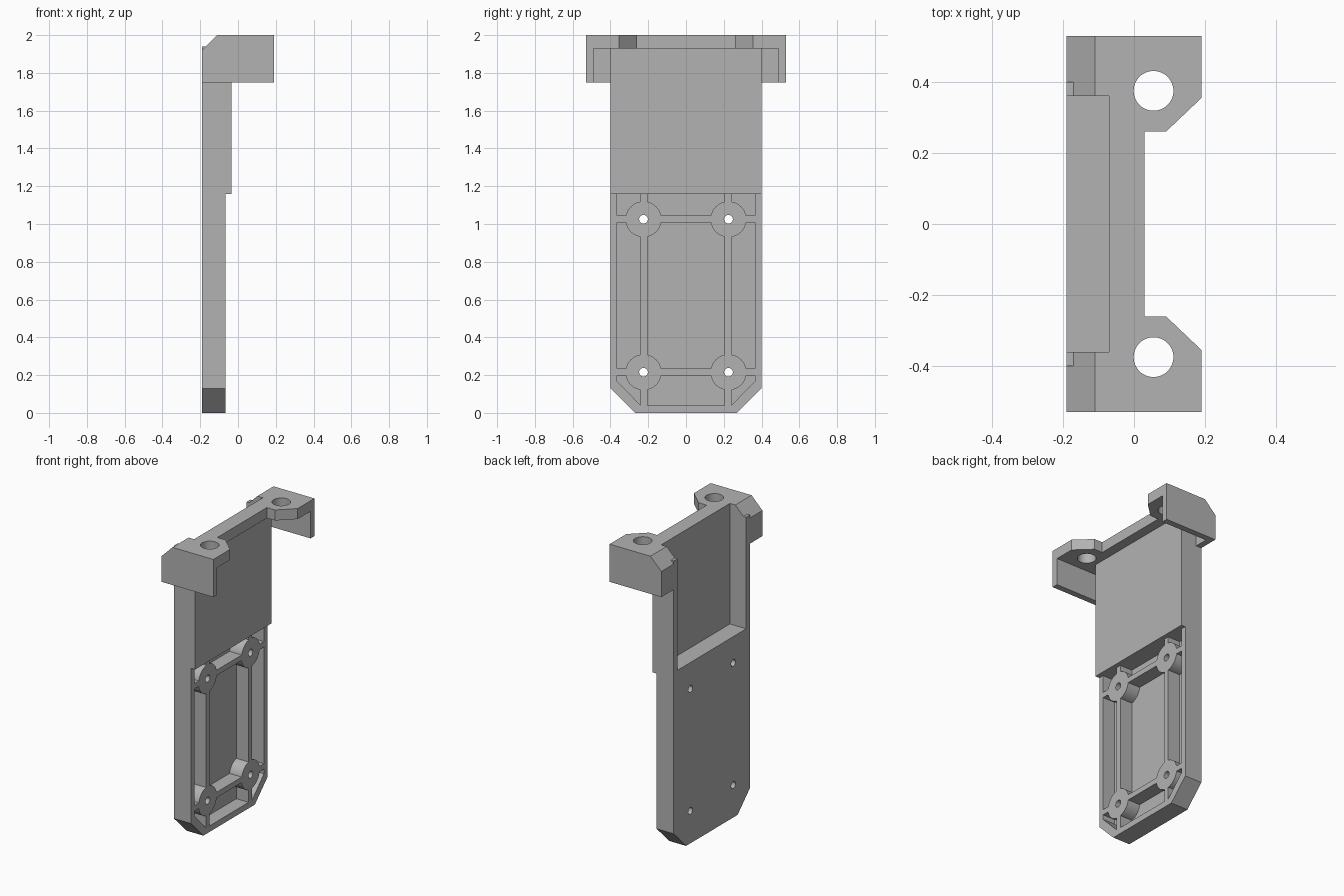
import bpy, bmesh
from mathutils import Vector

if "Cube" in bpy.data.objects:
    bpy.data.objects.remove(bpy.data.objects["Cube"], do_unlink=True)

grey = bpy.data.materials.new("plain grey")
grey.use_nodes = True
grey.diffuse_color = (0.45, 0.45, 0.45, 1)
grey.node_tree.nodes["Principled BSDF"].inputs["Base Color"].default_value = grey.diffuse_color


def prism(name, outline, axis, low, high):
    """Extrude a 2D outline along x (outline in y,z), y (in x,z) or z (in x,y)."""
    def place(p, h):
        p = list(p)
        p.insert("xyz".index(axis), h)
        return p
    bm = bmesh.new()
    face = bm.faces.new([bm.verts.new(place(p, low)) for p in outline])
    side = bmesh.ops.extrude_face_region(bm, geom=[face])["geom"]
    moved = [v for v in side if isinstance(v, bmesh.types.BMVert)]
    bmesh.ops.translate(bm, verts=moved, vec=Vector(place((0, 0), high - low)))
    bmesh.ops.recalc_face_normals(bm, faces=bm.faces[:])
    mesh = bpy.data.meshes.new(name)
    bm.to_mesh(mesh)
    bm.free()
    mesh.materials.append(grey)
    obj = bpy.data.objects.new(name, mesh)
    bpy.context.collection.objects.link(obj)
    return obj


def box(name, x, y, z):
    return prism(name, [(x[0], y[0]), (x[1], y[0]), (x[1], y[1]), (x[0], y[1])], "z", *z)


def disc(center, radius, sides=48):
    arm = Vector((radius, 0))
    from_angle = lambda i: Vector((arm.x, 0)).to_3d()
    points = []
    for i in range(sides):
        v = from_angle(i)
        v.rotate(Vector((1, 0, 0)).rotation_difference(Vector((1, 0, 0))))
        points.append(v)
    return points


def mirrored(half):
    """Complete a (y, z) outline symmetric about y = 0."""
    return half + [(-a, b) for a, b in reversed(half)]


def combine(target, tool, operation):
    mod = target.modifiers.new(operation.lower(), "BOOLEAN")
    mod.operation = operation
    mod.solver = "EXACT"
    mod.object = tool
    bpy.context.view_layer.objects.active = target
    bpy.ops.object.modifier_apply(modifier=mod.name)
    bpy.data.objects.remove(tool, do_unlink=True)


import math


def circle(a, b, radius, sides=48):
    turn = 2 * math.pi / sides
    return [(a + radius * math.cos(i * turn), b + radius * math.sin(i * turn)) for i in range(sides)]


BACK, FACE, PANEL, FLOOR = -0.19, -0.065, -0.035, -0.155
STEP = 1.16
SCREWS = [(y, z) for y in (-0.225, 0.225) for z in (0.215, 1.025)]

# Lower plate with chamfered bottom corners and a hollowed front
body = prism("mounting_bracket", mirrored([(0.27, 0), (0.4, 0.13), (0.4, STEP + 0.02)]), "x", BACK, FACE)
pocket = mirrored([(0.24, 0.04), (0.365, 0.168), (0.365, STEP)])
combine(body, prism("pocket", pocket, "x", FLOOR, 0), "DIFFERENCE")

# Stiffening ribs and screw bosses inside the hollow
for y in (-0.2225, 0.2225):
    combine(body, box("upright_rib", (-0.17, FACE), (y - 0.018, y + 0.018), (0.03, STEP + 0.01)), "UNION")
for z in (0.217, 1.027):
    combine(body, box("cross_rib", (-0.17, FACE), (-0.38, 0.38), (z - 0.018, z + 0.018)), "UNION")
for y, z in SCREWS:
    combine(body, prism("screw_boss", circle(y, z, 0.095), "x", -0.17, FACE), "UNION")

# Head: chamfered block, hollow underneath, with the front cut back between the ears
head = prism("head", [(BACK, 1.75), (0.19, 1.75), (0.19, 2), (-0.11, 2), (BACK, 1.92)], "y", -0.53, 0.53)
combine(head, box("hollow", (-0.15, 0.3), (-0.49, 0.49), (1.6, 1.93)), "DIFFERENCE")
notch = [(0.03, -0.26), (0.09, -0.26), (0.19, -0.355), (0.3, -0.46),
         (0.3, 0.46), (0.19, 0.355), (0.09, 0.26), (0.03, 0.26)]
combine(head, prism("notch", notch, "z", 1.9, 2.1), "DIFFERENCE")
for y in (-0.375, 0.375):
    combine(head, prism("ear_hole", circle(0.055, y, 0.056), "z", 1.9, 2.1), "DIFFERENCE")

# Thicker upper panel joins plate and head, then a recess is cut from the back
combine(body, box("upper_panel", (BACK, PANEL), (-0.4, 0.4), (STEP, 1.94)), "UNION")
combine(body, head, "UNION")
combine(body, box("back_recess", (-0.3, -0.07), (-0.36, 0.36), (1.2, 2.1)), "DIFFERENCE")

# Screw holes through the bosses
for y, z in SCREWS:
    combine(body, prism("screw_hole", circle(y, z, 0.023, 32), "x", -0.3, 0.1), "DIFFERENCE")

bpy.ops.object.select_all(action="DESELECT")
body.select_set(True)
bpy.context.view_layer.objects.active = body
bpy.ops.object.shade_smooth_by_angle(angle=math.radians(30))
